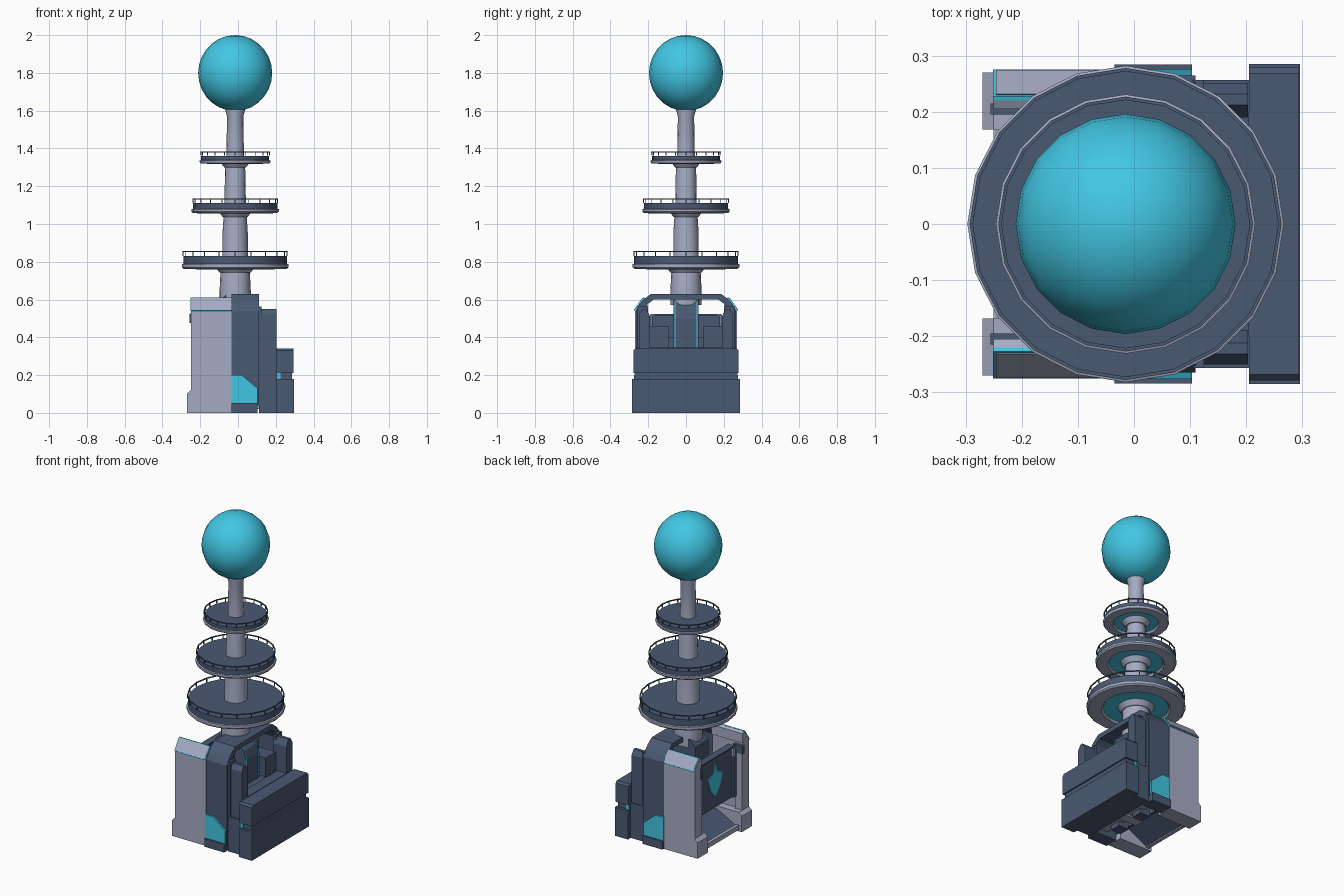
import bpy, bmesh, math

if "Cube" in bpy.data.objects:
    bpy.data.objects.remove(bpy.data.objects["Cube"])

# ---------- colours ----------
def material(name, rgb):
    m = bpy.data.materials.new(name)
    m.diffuse_color = (*rgb, 1)
    m.use_nodes = True
    m.node_tree.nodes["Principled BSDF"].inputs["Base Color"].default_value = m.diffuse_color
    return m

LIGHT = material("light_grey", (0.38, 0.41, 0.55))
SLATE = material("slate_blue", (0.068, 0.10, 0.17))
TEAL = material("teal", (0.054, 0.57, 0.77))
CX = -0.015  # axis of the tower


# ---------- helpers ----------
def finish(name, bm, mats, mirror=False, smooth=False):
    bmesh.ops.recalc_face_normals(bm, faces=bm.faces)
    me = bpy.data.meshes.new(name)
    bm.to_mesh(me)
    bm.free()
    for m in mats:
        me.materials.append(m)
    ob = bpy.data.objects.new(name, me)
    bpy.context.collection.objects.link(ob)
    if mirror:  # repeat on the other side of the y = 0 plane
        mod = ob.modifiers.new("Mirror", 'MIRROR')
        mod.use_axis = (False, True, False)
        mod.use_mirror_merge = False
    if smooth:
        bpy.ops.object.select_all(action='DESELECT')
        ob.select_set(True)
        bpy.context.view_layer.objects.active = ob
        bpy.ops.object.shade_smooth_by_angle(angle=math.radians(35))
    return ob


def prism(name, pts, axis, a, b, mat, mirror=False):
    """Extrude a profile along an axis: x -> (y,z), y -> (x,z) points."""
    def co(p, t):
        return (t, p[0], p[1]) if axis == 'x' else (p[0], t, p[1])
    bm = bmesh.new()
    lo = [bm.verts.new(co(p, a)) for p in pts]
    hi = [bm.verts.new(co(p, b)) for p in pts]
    n = len(pts)
    bm.faces.new(lo)
    bm.faces.new(hi)
    for i in range(n):
        j = (i + 1) % n
        bm.faces.new((lo[i], lo[j], hi[j], hi[i]))
    return finish(name, bm, [mat], mirror)


def box(name, x0, x1, y0, y1, z0, z1, mat, mirror=False):
    return prism(name, [(x0, z0), (x1, z0), (x1, z1), (x0, z1)], 'y', y0, y1, mat, mirror)


def lathe(name, prof, mats, ids, n=20):
    """Spin an (r, z) profile about the tower axis; ids = material per segment."""
    bm = bmesh.new()
    rings = []
    for r, z in prof:
        rings.append([bm.verts.new((CX + r * math.cos(2 * math.pi * k / n),
                                    r * math.sin(2 * math.pi * k / n), z)) for k in range(n)])
    for i in range(len(prof) - 1):
        for k in range(n):
            q = (k + 1) % n
            f = bm.faces.new((rings[i][k], rings[i][q], rings[i + 1][q], rings[i + 1][k]))
            f.material_index = ids[i]
    bm.faces.new(rings[0]).material_index = ids[0]
    bm.faces.new(rings[-1]).material_index = ids[-1]
    return finish(name, bm, mats, smooth=True)


# ---------- sphere on top ----------
bm = bmesh.new()
bmesh.ops.create_uvsphere(bm, u_segments=20, v_segments=14, radius=1)
for v in bm.verts:
    v.co = (CX + v.co.x * 0.196, v.co.y * 0.196, 1.799 + v.co.z * 0.201)
finish("top_sphere", bm, [TEAL], smooth=True)

# ---------- stepped pole ----------
pole = [(0.083, 0.57), (0.083, 0.64), (0.078, 0.74), (0.067, 0.80), (0.067, 0.95), (0.062, 1.03),
        (0.057, 1.09), (0.054, 1.28), (0.047, 1.34), (0.043, 1.57), (0.052, 1.60), (0.052, 1.63)]
lathe("pole", pole, [LIGHT], [0] * 11, 16)


# ---------- round decks with railings ----------
def deck(tag, R, z0, rim, z1, rail, r0):
    prof = [(r0, z0 - 0.018), (r0 + 0.022, z0 + 0.012), (0.66 * R, z0 + 0.012), (0.70 * R, z0),
            (0.97 * R, z0 + 0.003), (R, z0 + 0.011), (R, rim), (R - 0.008, rim + 0.003),
            (R - 0.008, z1), (0.03, z1)]
    lathe(tag + "_deck", prof, [LIGHT, SLATE, TEAL], [0, 2, 0, 0, 0, 0, 0, 1, 1])
    # handrail
    r = R - 0.007
    w = 0.003
    n = 20
    bm = bmesh.new()
    loops = [[bm.verts.new((CX + (r + dr) * math.cos(2 * math.pi * k / n),
                            (r + dr) * math.sin(2 * math.pi * k / n), rail + dz)) for k in range(n)]
             for dr, dz in ((-w, -2 * w), (w, -2 * w), (w, 0), (-w, 0))]
    for i in range(4):
        a, b = loops[i], loops[(i + 1) % 4]
        for k in range(n):
            q = (k + 1) % n
            bm.faces.new((a[k], a[q], b[q], b[k]))
    # posts
    for k in range(n):
        t = 2 * math.pi * k / n
        g = bmesh.ops.create_cube(bm, size=1)["verts"]
        for v in g:
            v.co = (CX + r * math.cos(t) + v.co.x * 0.005, r * math.sin(t) + v.co.y * 0.005,
                    (z1 + rail) / 2 + v.co.z * (rail - z1 - 0.003))
    finish(tag + "_railing", bm, [SLATE])

deck("lower", 0.282, 0.760, 0.787, 0.830, 0.858, 0.082)
deck("middle", 0.231, 1.055, 1.078, 1.110, 1.135, 0.066)
deck("upper", 0.188, 1.318, 1.335, 1.360, 1.385, 0.058)

# ---------- light legs with sloped caps ----------
prism("leg", [(-0.25, 0.0), (-0.035, 0.0), (-0.035, 0.54), (-0.25, 0.54)], 'y', 0.215, 0.27, LIGHT, True)
prism("leg_foot", [(-0.27, 0), (-0.04, 0), (-0.04, 0.12), (-0.25, 0.12), (-0.27, 0.10)],
      'y', 0.168, 0.27, LIGHT, True)
box("leg_inner_rib", -0.25, -0.2, 0.2, 0.22, 0.12, 0.5, LIGHT, True)
prism("leg_cap", [(0.205, 0.54), (0.272, 0.54), (0.223, 0.61), (0.205, 0.60)], 'x', -0.25, -0.035, LIGHT, True)
prism("cap_teal_edge", [(0.271, 0.54), (0.275, 0.543), (0.227, 0.612), (0.220, 0.61)],
      'x', -0.251, -0.033, TEAL, True)
prism("cap_plate", [(0.268, 0.546), (0.2745, 0.548), (0.2315, 0.609), (0.226, 0.603)],
      'x', -0.246, -0.038, LIGHT, True)

# ---------- main arch ----------
half = [(0.265, 0.04), (0.265, 0.54), (0.245, 0.575), (0.225, 0.60), (0.185, 0.63)]
inner = [(0.172, 0.60), (0.205, 0.575), (0.228, 0.53), (0.228, 0.04)]
arch = half + [(-y, z) for y, z in reversed(half)] + [(-y, z) for y, z in reversed(inner)] + inner
prism("main_arch", arch, 'x', -0.035, 0.11, SLATE)
box("arch_foot", -0.035, 0.103, 0.2, 0.284, 0, 0.052, SLATE, True)
prism("arch_teal_panel", [(-0.035, 0.05), (0.103, 0.05), (0.103, 0.13), (0.02, 0.2), (-0.035, 0.2)],
      'y', 0.22, 0.276, TEAL, True)

# ---------- outer posts ----------
prism("outer_post", [(0.19, 0.2), (0.25, 0.2), (0.25, 0.52), (0.232, 0.55), (0.212, 0.55), (0.19, 0.51)],
      'x', 0.11, 0.203, SLATE, True)
box("post_shoulder", 0.105, 0.125, 0.2, 0.257, 0.22, 0.562, SLATE, True)
box("post_base", 0.11, 0.21, -0.257, 0.257, 0.0, 0.22, SLATE)
box("post_wall", 0.14, 0.205, -0.2, 0.2, 0.2, 0.345, SLATE)

# ---------- large end block in two tiers ----------
box("end_block_lower", 0.205, 0.296, -0.285, 0.285, 0.0, 0.18, SLATE)
box("end_block_groove", 0.205, 0.286, -0.268, 0.268, 0.17, 0.215, SLATE)
prism("end_block_upper", [(-0.279, 0.212), (0.279, 0.212), (0.279, 0.33), (0.268, 0.342),
                          (-0.268, 0.342), (-0.279, 0.33)], 'x', 0.205, 0.294, SLATE)
box("groove_light", 0.206, 0.225, 0.26, 0.273, 0.18, 0.212, TEAL, True)

# ---------- core between the legs ----------
box("core", -0.17, 0.15, -0.228, 0.228, 0.2, 0.34, SLATE)
prism("centre_column", [(-0.11, 0.33), (0.10, 0.33), (0.10, 0.50), (0.085, 0.55), (0.045, 0.59),
                        (-0.02, 0.635), (-0.07, 0.62), (-0.11, 0.58)], 'y', -0.065, 0.065, SLATE)
prism("column_teal_strip", [(0.094, 0.34), (0.105, 0.34), (0.105, 0.50), (0.088, 0.554),
                            (0.046, 0.595), (0.04, 0.588), (0.08, 0.55), (0.094, 0.50)],
      'y', 0.056, 0.062, TEAL, True)
box("side_box", 0.02, 0.13, 0.09, 0.19, 0.33, 0.46, SLATE, True)
box("cross_shelf", -0.02, 0.02, 0.06, 0.18, 0.40, 0.515, SLATE, True)

# ---------- recessed end panel ----------
box("end_panel", -0.2, -0.17, -0.19, 0.19, 0.2, 0.52, SLATE)
box("panel_frame_side", -0.214, -0.165, 0.168, 0.182, 0.46, 0.522, LIGHT, True)
box("panel_side_rail", -0.212, -0.19, 0.172, 0.2, 0.2, 0.5, SLATE, True)
box("panel_top_lip", -0.21, -0.165, -0.185, 0.185, 0.515, 0.523, SLATE)
box("panel_bracket", -0.256, -0.19, 0.195, 0.215, 0.475, 0.525, SLATE, True)
prism("panel_accent", [(0, 0.27), (0.045, 0.32), (0.075, 0.40), (0.02, 0.42), (0.0, 0.48),
                       (-0.02, 0.42), (-0.075, 0.40), (-0.045, 0.32)], 'x', -0.204, -0.199, TEAL)

# ---------- ramp, sill and underside beams ----------
prism("ramp", [(-0.235, 0.03), (-0.10, 0.10), (-0.04, 0.10), (-0.04, 0.085), (-0.1, 0.085), (-0.235, 0.015)],
      'y', -0.17, 0.17, SLATE)
box("sill", -0.25, -0.23, -0.17, 0.17, 0.01, 0.04, LIGHT)
box("inner_wall", -0.05, -0.035, -0.228, 0.228, 0.04, 0.21, SLATE)
box("under_beam_long", -0.04, 0.12, -0.03, 0.03, 0.02, 0.07, LIGHT)
box("under_beam_cross", 0.03, 0.08, -0.22, 0.22, 0.03, 0.08, LIGHT)
box("under_block", -0.01, 0.06, 0.06, 0.13, 0.0, 0.06, SLATE, True)
